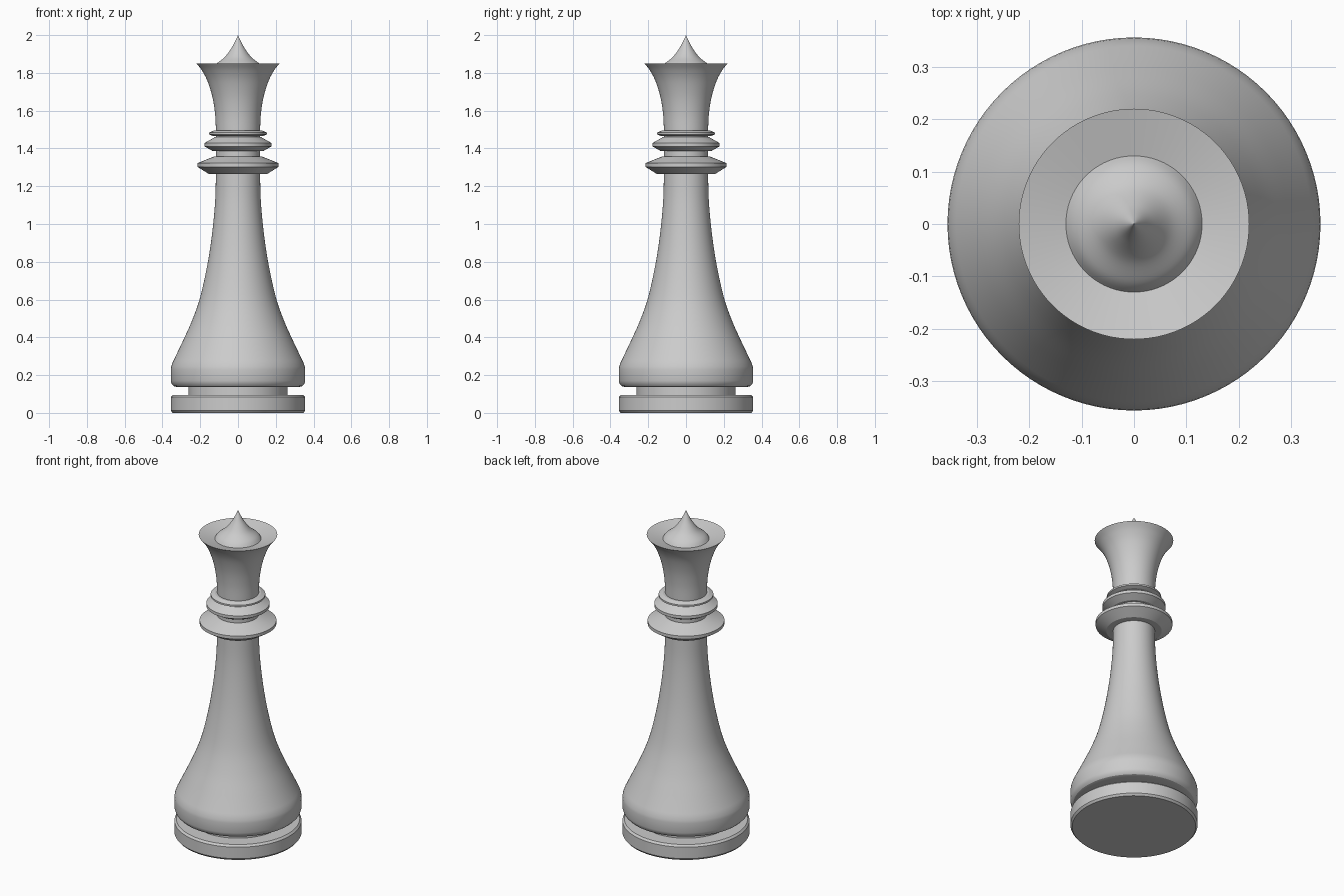
import bpy, math

if "Cube" in bpy.data.objects:
    bpy.data.objects.remove(bpy.data.objects["Cube"])

SEGMENTS = 96


def smooth_curve(pts, steps=6):
    """Catmull-Rom curve through (radius, z) points."""
    p = [pts[0]] + pts + [pts[-1]]
    out = []
    for i in range(1, len(p) - 2):
        a, b, c, d = p[i - 1:i + 3]
        for s in range(steps):
            t = s / steps
            out.append(tuple(0.5 * (2 * b[k] + (c[k] - a[k]) * t
                       + (2 * a[k] - 5 * b[k] + 4 * c[k] - d[k]) * t ** 2
                       + (3 * b[k] - a[k] - 3 * c[k] + d[k]) * t ** 3) for k in (0, 1)))
    return out + [pts[-1]]


def lathe(name, profile, angle=30):
    """Turn a bottom-to-top (radius, z) profile around the z axis."""
    verts, faces, rings = [], [], []
    for r, z in profile:
        n = 1 if r == 0 else SEGMENTS
        rings.append(range(len(verts), len(verts) + n))
        verts += [(r * math.cos(2 * math.pi * i / SEGMENTS),
                   r * math.sin(2 * math.pi * i / SEGMENTS), z) for i in range(n)]
    for a, b in zip(rings, rings[1:]):
        for i in range(SEGMENTS):
            j = (i + 1) % SEGMENTS
            quad = [a[i % len(a)], a[j % len(a)], b[j % len(b)], b[i % len(b)]]
            faces.append(list(dict.fromkeys(quad)))
    mesh = bpy.data.meshes.new(name)
    mesh.from_pydata(verts, [], faces)
    obj = bpy.data.objects.new(name, mesh)
    bpy.context.collection.objects.link(obj)
    bpy.ops.object.select_all(action='DESELECT')
    obj.select_set(True)
    bpy.context.view_layer.objects.active = obj
    bpy.ops.object.shade_smooth_by_angle(angle=math.radians(angle))
    return obj


# Foot disc with small chamfers
lathe("foot_disc", [(0, 0), (0.346, 0), (0.356, 0.012), (0.356, 0.083),
                    (0.346, 0.095), (0.262, 0.095)])

# Recessed groove between foot and body
lathe("foot_groove", [(0.262, 0.095), (0.262, 0.137)])

# Flared body with rounded lower edge
lower_edge = [(0.262, 0.137), (0.325, 0.137), (0.341, 0.142), (0.351, 0.153), (0.356, 0.17),
              (0.356, 0.23), (0.354, 0.245)]
flare = smooth_curve([(0.345, 0.27), (0.297, 0.37), (0.245, 0.485), (0.201, 0.61),
                      (0.163, 0.78), (0.137, 0.95), (0.121, 1.12), (0.117, 1.265)])
lathe("body", lower_edge + flare)

# Three neck collars, each: bottom z, lip z range, top z, lip radius, bottom/top radius
collars = [("lower_collar", 1.265, 1.303, 1.322, 1.358, 0.215, 0.155, 0.125),
           ("middle_collar", 1.387, 1.411, 1.429, 1.46, 0.177, 0.135, 0.122),
           ("upper_collar", 1.466, 1.474, 1.484, 1.494, 0.153, 0.132, 0.13)]
for name, z0, z1, z2, z3, lip, r0, r1 in collars:
    lathe(name, [(0.117, z0), (r0, z0), (lip, z1), (lip, z2), (r1, z3), (0.117, z3)], 20)

# Neck sections between collars
lathe("neck_lower", [(0.117, 1.358), (0.117, 1.387)])
lathe("neck_upper", [(0.117, 1.46), (0.117, 1.466)])

# Flared crown with a shallow dish on top
crown = smooth_curve([(0.117, 1.494), (0.121, 1.58), (0.135, 1.67), (0.161, 1.755),
                      (0.191, 1.813), (0.22, 1.85)])
lathe("crown", crown + [(0.13, 1.827)])

# Pointed finial
lathe("finial", smooth_curve([(0.13, 1.827), (0.112, 1.85), (0.07, 1.884), (0.037, 1.928),
                              (0.015, 1.968), (0, 2.0)]), 40)
